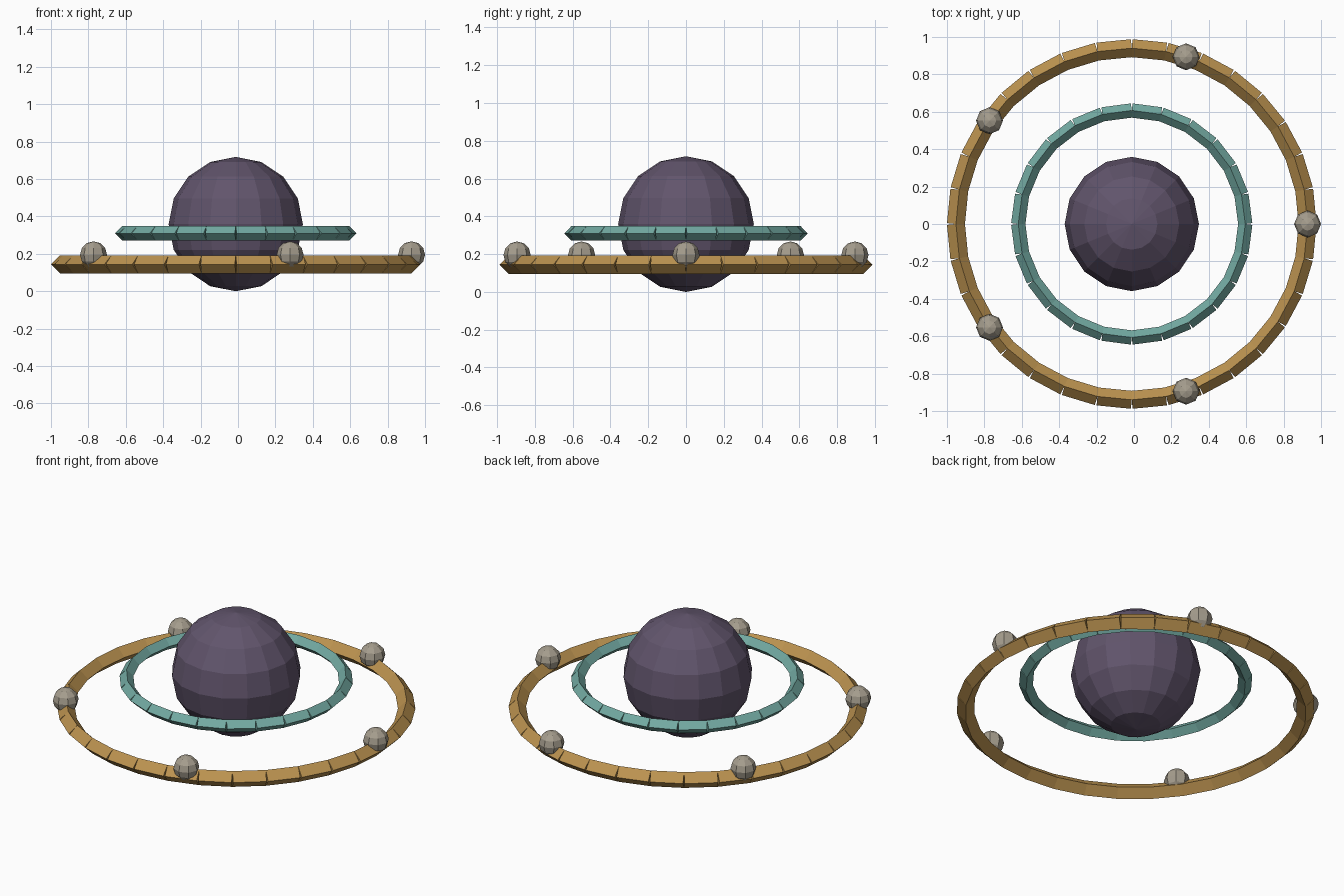
import bpy, bmesh, math
from mathutils import Matrix, Vector

if "Cube" in bpy.data.objects:
    bpy.data.objects.remove(bpy.data.objects["Cube"])

CX = -0.012  # ring centre, offset so the overall bounds are centred


def material(name, rgb):
    m = bpy.data.materials.new(name)
    m.diffuse_color = (*rgb, 1)
    m.use_nodes = True
    m.node_tree.nodes["Principled BSDF"].inputs["Base Color"].default_value = m.diffuse_color
    return m


def finish(name, bm, mat):
    me = bpy.data.meshes.new(name)
    bm.to_mesh(me)
    bm.free()
    me.materials.append(mat)
    ob = bpy.data.objects.new(name, me)
    bpy.context.collection.objects.link(ob)
    return ob


def ball(name, centre, radius, segments, rings, mat):
    bm = bmesh.new()
    bmesh.ops.create_uvsphere(bm, u_segments=segments, v_segments=rings,
                              radius=radius, matrix=Matrix.Translation(centre))
    return finish(name, bm, mat)


def bar_ring(name, z, radius, thickness, count, mat):
    """Circle of straight diamond-section bars, meeting on the centre line."""
    bm = bmesh.new()
    step = 2 * math.pi / count
    length = 2 * radius * math.sin(step / 2)
    for i in range(count):
        place = (Matrix.Translation((CX, 0, z))
                 @ Matrix.Rotation((i + 0.5) * step, 4, 'Z')
                 @ Matrix.Translation((radius * math.cos(step / 2), 0, 0)))
        ends = []
        for y in (-length / 2, length / 2):
            ends.append([bm.verts.new(place @ Vector((x * thickness, y, h * thickness)))
                         for x, h in ((1, 0), (0, 1), (-1, 0), (0, -1))])
        a, b = ends
        bm.faces.new(a)
        bm.faces.new(b[::-1])
        for k in range(4):
            n = (k + 1) % 4
            bm.faces.new((a[k], b[k], b[n], a[n]))
    bmesh.ops.recalc_face_normals(bm, faces=bm.faces)
    return finish(name, bm, mat)


purple = material("dark_purple", (0.12, 0.09, 0.15))
teal = material("teal", (0.17, 0.40, 0.36))
gold = material("gold", (0.50, 0.29, 0.08))
stone = material("stone", (0.38, 0.34, 0.27))

# Central globe
ball("globe", (CX, 0, 0.359), 0.359, 16, 8, purple)

# Two segmented rings
bar_ring("inner_ring", 0.31, 0.607, 0.038, 24, teal)
bar_ring("outer_ring", 0.144, 0.94, 0.048, 32, gold)

# Five beads sitting on the outer ring
for i in range(5):
    a = i * 2 * math.pi / 5
    ball(f"bead_{i + 1}", (CX + 0.94 * math.cos(a), 0.94 * math.sin(a), 0.195),
         0.072, 8, 6, stone)
